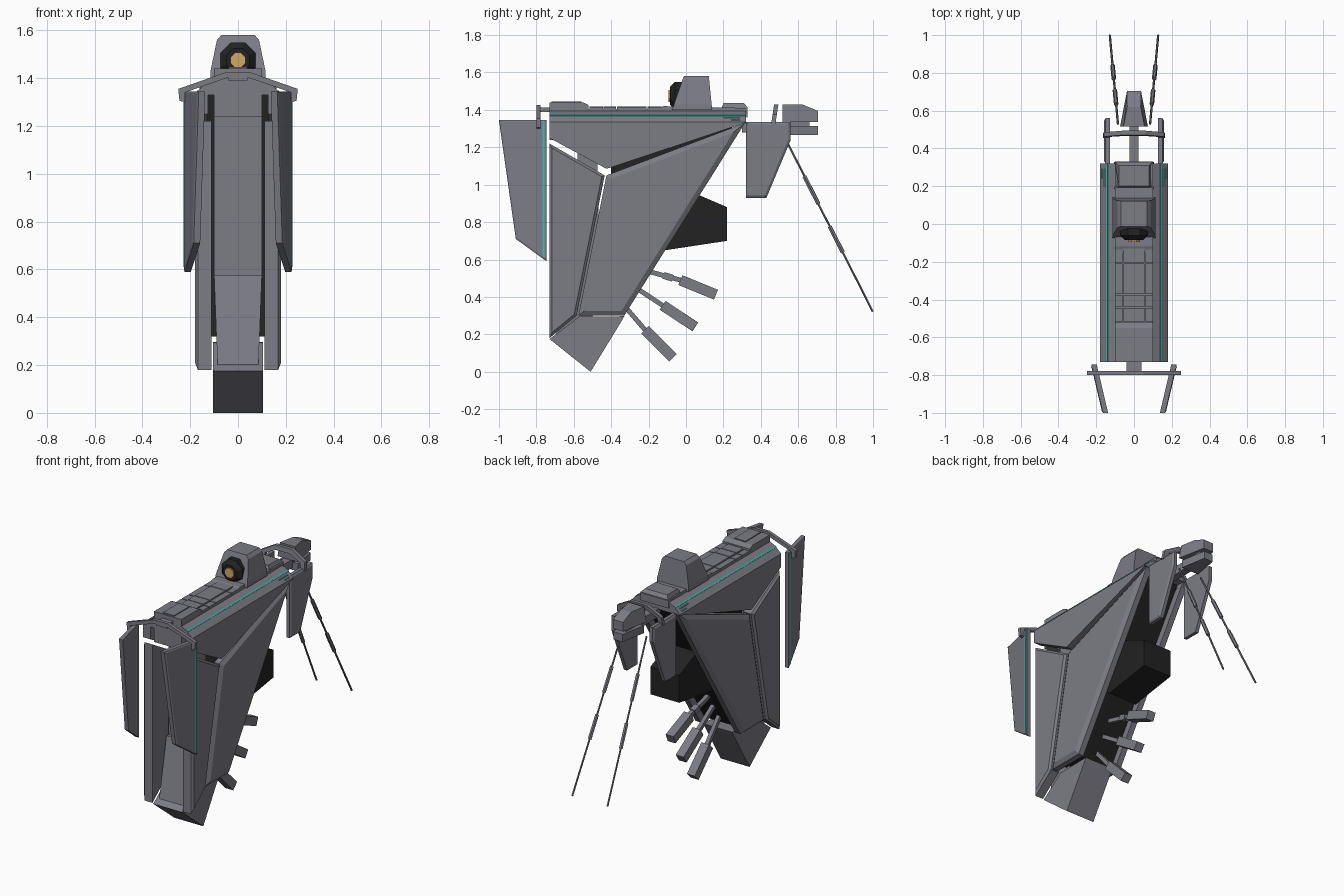
import bpy, bmesh, math
from mathutils import Vector

if "Cube" in bpy.data.objects:
    bpy.data.objects.remove(bpy.data.objects["Cube"])


def material(name, col):
    m = bpy.data.materials.new(name)
    m.diffuse_color = (*col, 1)
    m.use_nodes = True
    m.node_tree.nodes["Principled BSDF"].inputs["Base Color"].default_value = m.diffuse_color
    return m


GREY = material("hull grey", (0.2, 0.2, 0.235))
BLACK = material("machinery black", (0.016, 0.016, 0.017))
TEAL = material("teal stripe", (0.05, 0.5, 0.45))
GOLD = material("gold lens", (0.65, 0.4, 0.13))


def finish(name, bm, mat, mirror=False):
    bmesh.ops.recalc_face_normals(bm, faces=bm.faces[:])
    me = bpy.data.meshes.new(name)
    bm.to_mesh(me)
    bm.free()
    me.materials.append(mat)
    ob = bpy.data.objects.new(name, me)
    bpy.context.collection.objects.link(ob)
    if mirror:
        ob.modifiers.new("mirror", 'MIRROR').use_axis[0] = True
    return ob


def prism(name, pts, lo, hi, axis='x', mat=GREY, mirror=False, inset=0, raise_by=0, fn=None):
    """Extrude a profile along an axis; optionally chamfer the end cap; fn warps points."""
    put = {'x': lambda a, b, t: (t, a, b),
           'y': lambda a, b, t: (a, t, b),
           'z': lambda a, b, t: (a, b, t)}[axis]
    bm = bmesh.new()
    ra = [bm.verts.new(put(a, b, lo)) for a, b in pts]
    rb = [bm.verts.new(put(a, b, hi)) for a, b in pts]
    n = len(pts)
    bm.faces.new(ra)
    cap = bm.faces.new(rb)
    for i in range(n):
        bm.faces.new((ra[i], ra[(i + 1) % n], rb[(i + 1) % n], rb[i]))
    bmesh.ops.recalc_face_normals(bm, faces=bm.faces[:])
    if inset:
        bmesh.ops.inset_region(bm, faces=[cap], thickness=inset, depth=raise_by,
                               use_even_offset=True)
    if fn:
        for v in bm.verts:
            v.co = fn(v.co)
    return finish(name, bm, mat, mirror)


def sym(pts):
    """Complete a right-half profile with its mirror image."""
    return pts + [(-a, b) for a, b in reversed(pts)]


def rect(a0, a1, b0, b1):
    return [(a0, b0), (a1, b0), (a1, b1), (a0, b1)]


def rod(name, p0, p1, r, sides=4, r2=None, mat=GREY, mirror=False):
    p0, p1 = Vector(p0), Vector(p1)
    bm = bmesh.new()
    bmesh.ops.create_cone(bm, cap_ends=True, segments=sides, radius1=r,
                          radius2=r if r2 is None else r2, depth=(p1 - p0).length)
    q = (p1 - p0).to_track_quat('Z', 'Y')
    for v in bm.verts:
        c = v.co.copy()
        c.rotate(Vector((0, 0, 1)).rotation_difference(Vector((0, 0, 1))))
        a = math.pi / sides
        c = Vector((c.x * math.cos(a) - c.y * math.sin(a),
                    c.x * math.sin(a) + c.y * math.cos(a), c.z))
        v.co = q @ c + (p0 + p1) / 2
    return finish(name, bm, mat, mirror)


# Side armour: front slab, rear slab and upper slab on each side
prism("front_side_armour", [(-.73, 1.22), (-.435, 1.05), (-.585, .30), (-.73, .18)],
      .11, .168, mirror=True, inset=.014, raise_by=.012)
prism("rear_side_armour", [(-.425, 1.05), (.315, 1.33), (-.33, .30), (-.575, .30)],
      .125, .163, mirror=True, inset=.026, raise_by=.017)
prism("upper_side_armour", [(-.73, 1.335), (.32, 1.335), (.31, 1.328), (-.425, 1.085), (-.73, 1.25)],
      .125, .18, mirror=True)

# Dark inner core, engine block, front column and nose
prism("inner_core", [(-.40, 1.345), (.27, 1.345), (-.37, .32), (-.53, .32), (-.40, 1.05)],
      -.126, .126, mat=BLACK)
prism("engine_block", [(.0, .97), (.08, .94), (.22, .88), (.22, .70), (-.11, .65), (-.2, .75)],
      -.105, .105, mat=BLACK)
prism("front_column", [(-.58, 1.36), (-.48, 1.36), (-.46, .57), (-.58, .57)], -.1, .1)
prism("lower_front_plate", [(-.60, .575), (-.5, .575), (-.5, .2), (-.70, .18)], -.1, .1,
      fn=lambda c: Vector((c.x * (.85 + .15 * (c.z - .18) / .4), c.y, c.z)))
prism("nose_block", [(-.73, .175), (-.57, .295), (-.33, .297), (-.345, .27), (-.51, 0)], -.105, .105)
prism("front_cap", rect(-.73, -.68, 1.24, 1.39), -.1, .1)

# Deck with sloped shoulders and teal seams
prism("deck", sym([(.18, 1.33), (.18, 1.336), (.137, 1.376), (.1, 1.395)]), -.73, .32, 'y')
prism("deck_stripe", [(.139, 1.379), (.147, 1.371), (.143, 1.365), (.135, 1.373)],
      -.73, .32, 'y', TEAL, True)
for i, (z, y0) in enumerate([(1.358, .2), (1.346, .24)]):
    x = .18 - (z - 1.336) * 1.075
    prism(f"shoulder_stripe_{i}", rect(x - .003, x + .003, z - .002, z + .002),
          y0, .29, 'y', TEAL, True)

# Spine: front block, tiled middle, raised rear block
prism("spine_base", [(-.73, 1.39), (-.73, 1.405), (-.16, 1.405), (-.12, 1.42), (.33, 1.41),
                     (.33, 1.37)], -.1, .1)
prism("spine_front_block", [(-.73, 1.39), (-.73, 1.44), (-.55, 1.44), (-.52, 1.425), (-.52, 1.39)],
      -.1, .1)
for i, (y0, y1) in enumerate([(-.515, -.445), (-.44, -.375), (-.37, -.21), (-.205, -.13)]):
    prism(f"spine_tile_{i}_middle", rect(-.055, .055, y0, y1), 1.40, 1.419, 'z')
    prism(f"spine_tile_{i}_side", rect(.06, .1, y0, y1), 1.40, 1.414, 'z', mirror=True)
prism("spine_rear_block", [(.185, 1.39), (.20, 1.436), (.31, 1.436), (.328, 1.415), (.328, 1.36)],
      -.105, .105, fn=lambda c: Vector((c.x * (1 - max(0, c.z - 1.41) * 9), c.y, c.z)))

# Sensor head with tapered front and back, and its eye
prism("sensor_head", sym([(.115, 1.40), (.115, 1.43), (.088, 1.56), (.07, 1.58)]), -.075, .14, 'y',
      fn=lambda c: Vector((c.x, c.y + (c.z - 1.40) * (.35 if c.y < 0 else -.1), c.z)))
rod("eye_housing", (0, 0, 1.475), (0, -.06, 1.475), .08, 8, mat=BLACK)
rod("eye_cone", (0, -.06, 1.475), (0, -.085, 1.475), .08, 8, .052, mat=BLACK)
rod("eye_lens", (0, -.08, 1.475), (0, -.094, 1.475), .034, 8, mat=GOLD)

# Front crossbar and hanging front fins
prism("front_crossbar", sym([(.05, 1.40), (.222, 1.34), (.222, 1.30), (.245, 1.305), (.25, 1.355),
                             (.05, 1.425)]), -.80, -.778, 'y')
prism("front_arm", rect(-.04, .04, -.795, -.55), 1.39, 1.413, 'z')
prism("front_arm_plate", rect(-.04, .04, -.72, -.56), 1.43, 1.446, 'z')


def splay(c):
    return Vector((c.x + .235 * (c.y + .745), c.y, c.z))


prism("front_fin", [(-1, 1.345), (-.745, 1.345), (-.745, .59), (-.91, .71)], .197, .224,
      mirror=True, inset=.008, raise_by=.004, fn=splay)
prism("front_fin_stripe", [(-.766, 1.345), (-.756, 1.345), (-.756, .61), (-.766, .615)], .222, .2305,
      mat=TEAL, mirror=True, fn=splay)

# Tail: spar, crossbar, rear fins and two-part tail head
prism("tail_spar", rect(-.025, .025, .30, .56), 1.28, 1.335, 'z')
prism("tail_crossbar", sym([(.05, 1.40), (.125, 1.365), (.14, 1.32), (.165, 1.32), (.16, 1.375),
                            (.06, 1.43)]), .462, .485, 'y',
      fn=lambda c: Vector((c.x, c.y + (c.z - 1.37) * .15, c.z)))
prism("rear_fin", [(.32, 1.335), (.56, 1.335), (.56, 1.24), (.43, .93), (.32, .93)],
      .127, .15, mirror=True, inset=.012, raise_by=.008)


def taper(c):
    k = 1 - (c.y - .51) * 2.6 - max(0, c.z - 1.40) * 8
    return Vector((c.x * k, c.y, c.z))


prism("tail_head_upper", [(.515, 1.335), (.515, 1.43), (.62, 1.43), (.705, 1.395), (.705, 1.335)],
      -.075, .075, fn=taper)
prism("tail_head_lower", rect(.53, .705, 1.265, 1.315), -.068, .068, fn=taper)
prism("tail_head_link", rect(.53, .66, 1.30, 1.345), -.03, .03)

# Trailing antennas with sleeves
A, B = Vector((.085, .53, 1.25)), Vector((.128, .998, .322))
rod("antenna", A, B, .006, 6, mirror=True)
for i, (t0, t1) in enumerate([(.22, .38), (.51, .66)]):
    rod(f"antenna_sleeve_{i}", A.lerp(B, t0), A.lerp(B, t1), .012, 6, mirror=True)

# Three rear guns fanned along the belly
guns = [((-.25, .55), (-.03, .49), (.16, .412)),
        ((-.30, .47), (-.125, .355), (.05, .24)),
        ((-.37, .40), (-.22, .225), (-.07, .075))]
for i, (a, b, c) in enumerate(guns):
    rod(f"gun_stem_{i}", (0, *a), (0, *b), .018)
    rod(f"gun_barrel_{i}", (0, *b), (0, *c), .04)
rod("gun_collar", (0, -.12, .515), (0, -.07, .50), .026)
